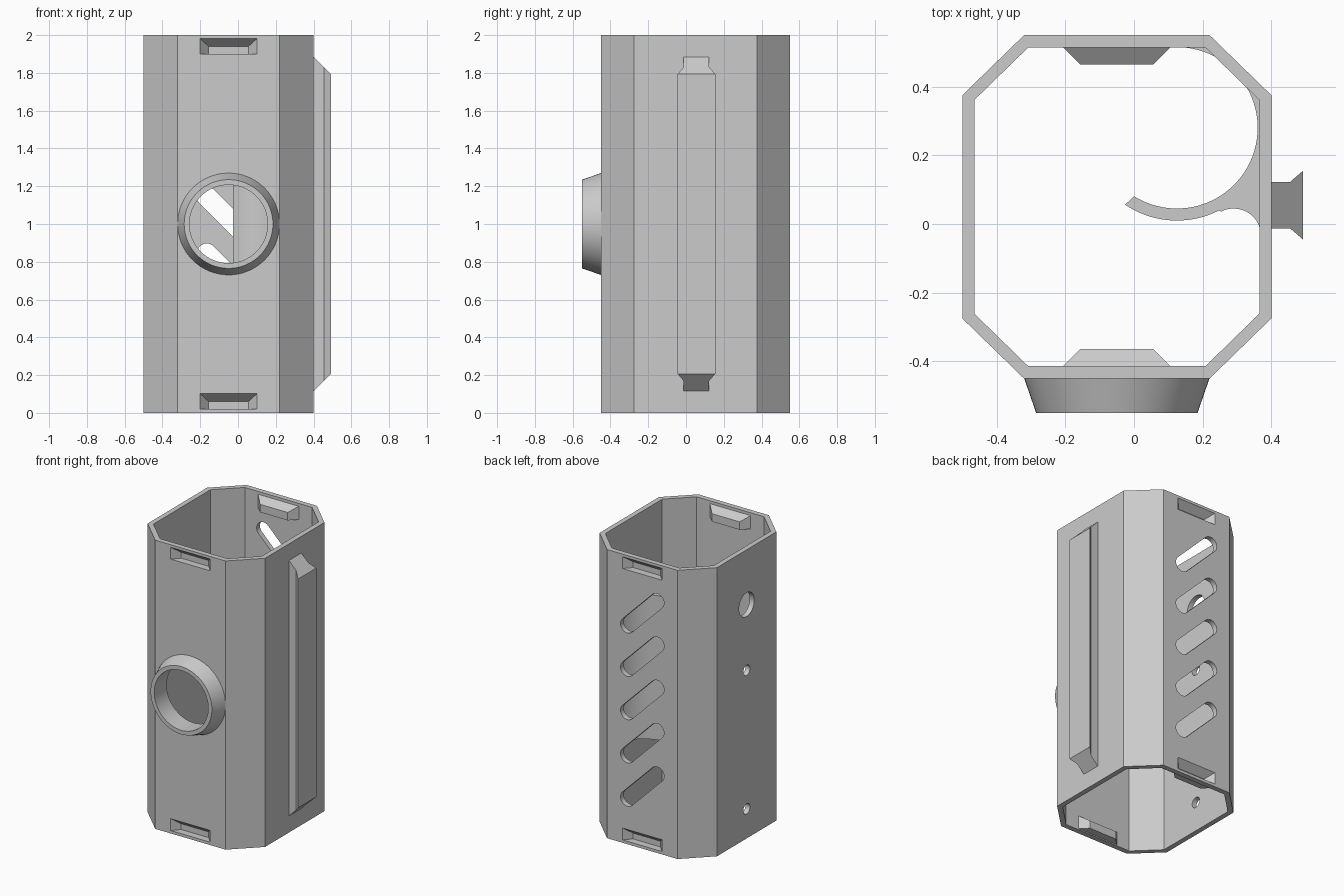
import bpy, bmesh
from math import sin, cos, pi, radians
from mathutils import Vector

cube = bpy.data.objects.get("Cube")
if cube:
    bpy.data.objects.remove(cube, do_unlink=True)

CX, CY = -0.05, 0.05          # centre of the tube
grey = bpy.data.materials.new("plain grey")
grey.use_nodes = True
grey.diffuse_color = (0.6, 0.6, 0.6, 1)
grey.node_tree.nodes["Principled BSDF"].inputs["Base Color"].default_value = (0.6, 0.6, 0.6, 1)


def loft(name, rings):
    """Solid through a list of matching point rings, capped at both ends."""
    bm = bmesh.new()
    rows = [[bm.verts.new(p) for p in ring] for ring in rings]
    n = len(rows[0])
    for a, b in zip(rows, rows[1:]):
        for i in range(n):
            j = (i + 1) % n
            bm.faces.new((a[i], a[j], b[j], b[i]))
    bm.faces.new(rows[0][::-1])
    bm.faces.new(rows[-1])
    bmesh.ops.recalc_face_normals(bm, faces=bm.faces)
    mesh = bpy.data.meshes.new(name)
    bm.to_mesh(mesh)
    bm.free()
    mesh.materials.append(grey)
    ob = bpy.data.objects.new(name, mesh)
    bpy.context.collection.objects.link(ob)
    return ob


def prism(name, outline, z0, z1):
    return loft(name, [[(x, y, z) for x, y in outline] for z in (z0, z1)])


def arc(cx, cy, r, a0, a1, n):
    steps = [radians(a0 + (a1 - a0) * i / n) for i in range(n + 1)]
    return [(cx + r * cos(a), cy + r * sin(a)) for a in steps]


def circle(cx, cy, r, n=64):
    return arc(cx, cy, r, 0, 360, n)[:-1]


def octagon(hx, hy, fx, fy):
    quarter = [(hx, fy), (fx, hy)]
    pts = quarter + [(-x, y) for x, y in quarter[::-1]]
    pts += [(-x, -y) for x, y in pts]
    return [(CX + x, CY + y) for x, y in pts]


def boolean(target, other, op="DIFFERENCE", keep=False):
    mod = target.modifiers.new(op.lower(), "BOOLEAN")
    mod.operation, mod.object, mod.solver = op, other, "EXACT"
    select(target)
    bpy.ops.object.modifier_apply(modifier=mod.name)
    if not keep:
        bpy.data.objects.remove(other, do_unlink=True)


def select(ob):
    bpy.ops.object.select_all(action="DESELECT")
    ob.select_set(True)
    bpy.context.view_layer.objects.active = ob


def wedge(name, side, d0, d1, w0, w1, z, top0, top1):
    """Block tapering inward from depth d0 to d1 below the outer face."""
    rings = []
    for d, w, top in ((d0, w0, top0), (d1, w1, top1)):
        y = CY + side * (0.5 - d)
        rings.append([(CX - w, y, z), (CX + w, y, z),
                      (CX + w, y, z + top), (CX - w, y, z + top)])
    return loft(name, rings)


# Octagonal tube
body = prism("tube_body", octagon(0.45, 0.5, 0.27, 0.325), 0, 2)
boolean(body, prism("bore", octagon(0.415, 0.464, 0.258, 0.311), -0.1, 2.1))

# Clip tabs inside, with matching recesses outside
for side in (-1, 1):
    for z in (0.02, 1.9):
        boolean(body, wedge("tab", side, 0.02, 0.086, 0.172, 0.106, z - 0.012, 0.104, 0.055), "UNION")
        boolean(body, wedge("recess", side, -0.01, 0.05, 0.16, 0.105, z, 0.09, 0.04))

# Slanted vent slots in the back
for i in range(5):
    zc = 0.43 + 0.3 * i
    outline = arc(0.065, zc - 0.115, 0.052, -135, 45, 16) + arc(-0.165, zc + 0.115, 0.052, 45, 225, 16)
    boolean(body, loft("slot", [[(x, y, z) for x, z in outline] for y in (0.48, 0.6)]))

# Round holes in the side
for z, r in ((1.62, 0.083), (1.165, 0.036), (0.205, 0.036)):
    boolean(body, loft("hole", [[(x, y, h) for y, h in circle(CY, z, r, 40)] for x in (-0.6, -0.4)]))


# Tapered collar around the front opening
def disc(y, r):
    return [(x, y, z) for x, z in circle(CX, 1, r)]


collar = loft("front_collar", [disc(-0.55, 0.235), disc(-0.449, 0.27)])
opening = loft("opening", [disc(-0.6, 0.207), disc(-0.35, 0.207)])
boolean(body, opening, keep=True)
boolean(collar, opening)

# Dovetail rail with sloped ends
half = [(0.39, 0.068), (0.455, 0.068), (0.492, 0.1)]
section = half + [(x, -y) for x, y in half[::-1]]
loft("side_rail", [[(x, 0.055 + y, 1 + s * (0.885 - (x - 0.4))) for x, y in section] for s in (-1, 1)])

# Curved inner hook
hook_outline = arc(0.125, 0.28, 0.235, -122, 88, 48)
hook_outline += [(0.125, 0.53), (0.21, 0.53), (0.385, 0.37), (0.385, -0.035)]
hook_outline += arc(0.29, -0.035, 0.08, 0, 117, 16)
hook_outline += arc(0.125, 0.28, 0.27, -63, -124, 18)
hook = prism("inner_hook", hook_outline, 0.5, 1.5)

# Keep curved walls smooth and edges crisp
for ob in (body, collar, hook):
    select(ob)
    bpy.ops.object.shade_smooth_by_angle(angle=radians(25))
